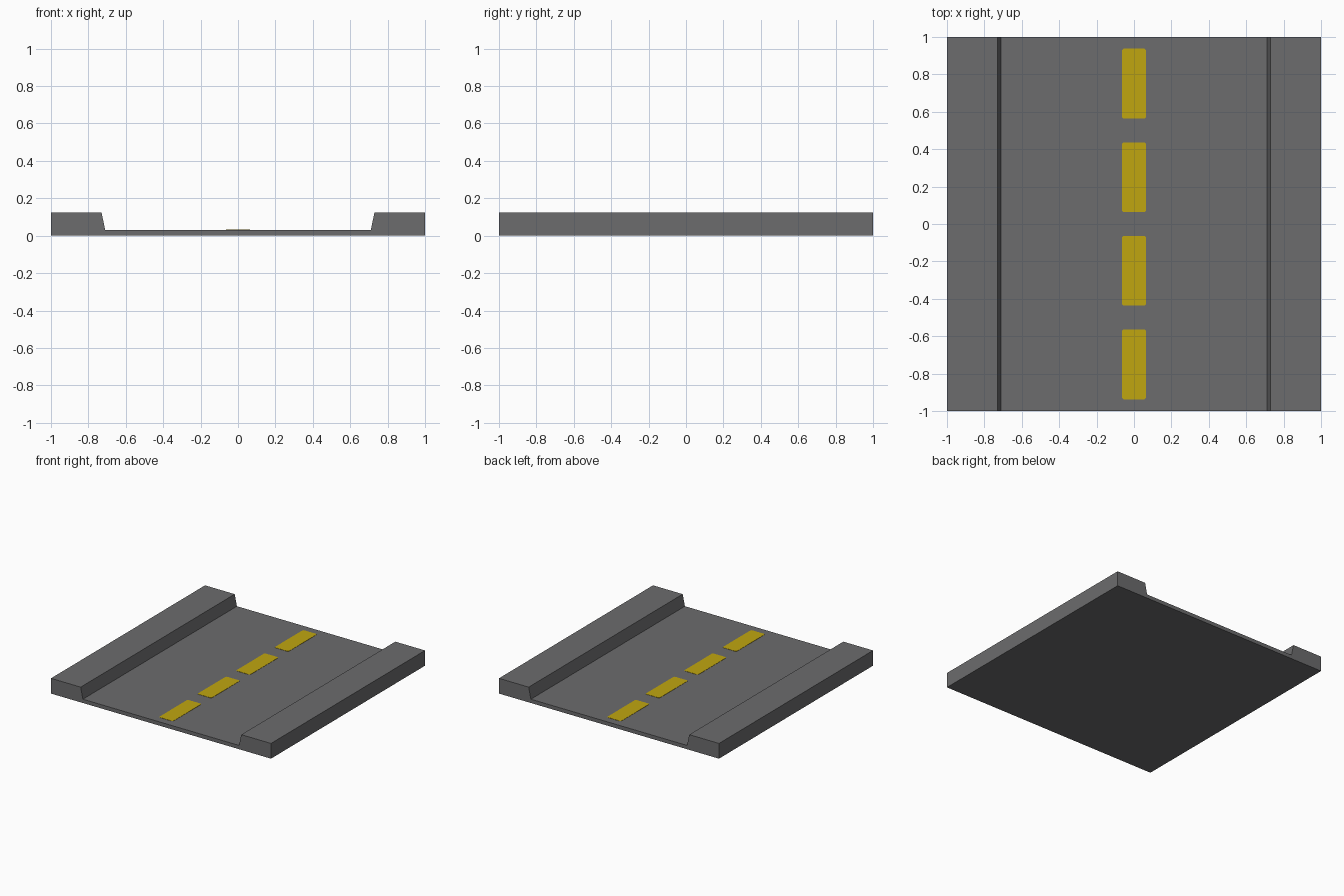
import bpy, bmesh

if "Cube" in bpy.data.objects:
    bpy.data.objects.remove(bpy.data.objects["Cube"])


def material(name, color):
    m = bpy.data.materials.new(name)
    m.diffuse_color = (*color, 1.0)
    m.use_nodes = True
    m.node_tree.nodes["Principled BSDF"].inputs["Base Color"].default_value = m.diffuse_color
    return m


def prism(name, outline, to_3d, offset, mat):
    """Extrude a 2D outline along an offset vector into a closed solid."""
    bm = bmesh.new()
    face = bm.faces.new([bm.verts.new(to_3d(a, b)) for a, b in outline])
    ext = bmesh.ops.extrude_face_region(bm, geom=[face])
    verts = [g for g in ext["geom"] if isinstance(g, bmesh.types.BMVert)]
    bmesh.ops.translate(bm, verts=verts, vec=offset)
    bmesh.ops.recalc_face_normals(bm, faces=bm.faces[:])
    me = bpy.data.meshes.new(name)
    bm.to_mesh(me)
    bm.free()
    me.materials.append(mat)
    ob = bpy.data.objects.new(name, me)
    bpy.context.collection.objects.link(ob)
    return ob


asphalt = material("asphalt_grey", (0.150, 0.150, 0.154))
yellow = material("lane_yellow", (0.53, 0.38, 0.005))

# Road slab with raised, sloped kerbs: half profile mirrored across x
ROAD_Z, TOP_Z = 0.031, 0.125
half = [(1, 0), (1, TOP_Z), (0.73, TOP_Z), (0.71, ROAD_Z)]
profile = half + [(-x, z) for x, z in reversed(half)]
prism("road_slab", profile, lambda x, z: (x, -1, z), (0, 2, 0), asphalt)

# Centre line dashes: thin plates with slightly clipped corners
W, L, C = 0.064, 0.187, 0.008
corner = [(W, L - C), (W - C, L)]
right = [(x, -y) for x, y in reversed(corner)] + corner
dash = right + [(-x, -y) for x, y in right]
for i in range(4):
    y0 = -0.75 + 0.5 * i
    prism(f"lane_dash_{i + 1}", dash,
          lambda x, y: (x, y + y0, ROAD_Z - 0.002), (0, 0, 0.004), yellow)
